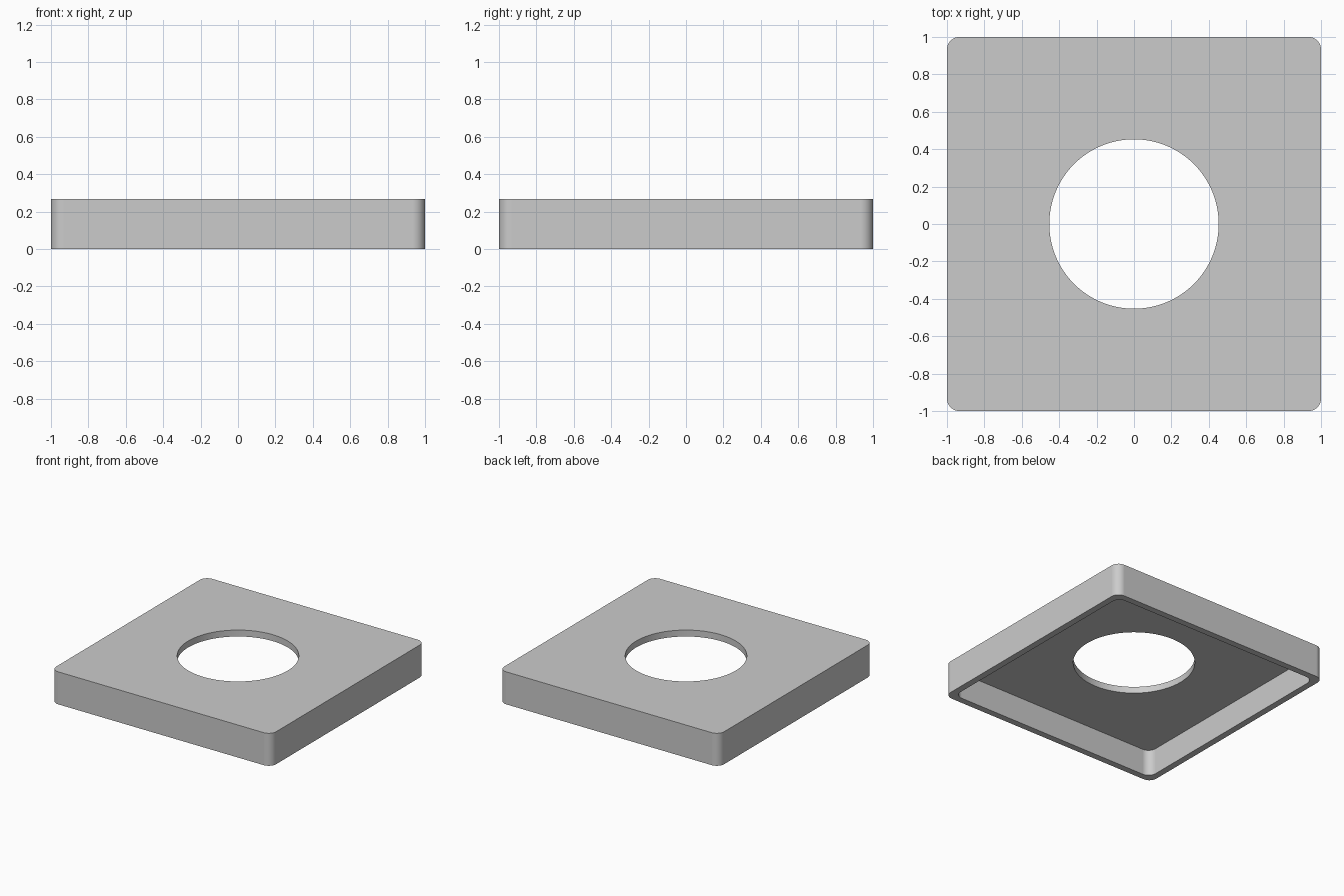
import bpy
import bmesh

HALF = 1.0        # half width of the cover
HEIGHT = 0.267
WALL = 0.053
FILLET = 0.067
HOLE = 0.453      # hole radius

scene = bpy.context.scene
default = bpy.data.objects.get("Cube")
if default:
    bpy.data.objects.remove(default, do_unlink=True)

grey = bpy.data.materials.new("plain grey")
grey.use_nodes = True
colour = (0.6, 0.6, 0.6, 1.0)
grey.diffuse_color = colour
grey.node_tree.nodes["Principled BSDF"].inputs["Base Color"].default_value = colour


def add_object(name, bm):
    bmesh.ops.recalc_face_normals(bm, faces=bm.faces[:])
    mesh = bpy.data.meshes.new(name)
    bm.to_mesh(mesh)
    bm.free()
    mesh.materials.append(grey)
    obj = bpy.data.objects.new(name, mesh)
    scene.collection.objects.link(obj)
    return obj


def rounded_block(name, half, bottom, top):
    """Square block with every edge rounded except those around its base."""
    bm = bmesh.new()
    bmesh.ops.create_cube(bm, size=2 * half)
    for v in bm.verts:
        v.co.z = top if v.co.z > 0 else bottom
    edges = [e for e in bm.edges if any(v.co.z == top for v in e.verts)
             or e.verts[0].co.z != e.verts[1].co.z]
    top_z = max(v.co.z for v in bm.verts)
    edges = [e for e in edges if max(v.co.z for v in e.verts) == top_z]
    bmesh.ops.bevel(bm, geom=edges, offset=FILLET, segments=10,
                    profile=0.5, affect='EDGES')
    return add_object(name, bm)


# Outer shell, hollowed from below and pierced by a round hole
cover = rounded_block("square_cover", HALF, 0, HEIGHT)
cavity = rounded_block("cavity_cutter", HALF - WALL, -0.3, HEIGHT - WALL)

bm = bmesh.new()
bmesh.ops.create_cone(bm, cap_ends=True, segments=96,
                      radius1=HOLE, radius2=HOLE, depth=2)
hole = add_object("hole_cutter", bm)

bpy.ops.object.select_all(action='DESELECT')
bpy.context.view_layer.objects.active = cover
cover.select_set(True)
for cutter in (cavity, hole):
    cutter.hide_render = True
    cut = cover.modifiers.new(cutter.name, 'BOOLEAN')
    cut.operation = 'DIFFERENCE'
    cut.solver = 'EXACT'
    cut.object = cutter
    bpy.ops.object.modifier_apply(modifier=cut.name)
    bpy.data.objects.remove(cutter, do_unlink=True)

# Smooth fillets with crisp rims and flat faces
bpy.ops.object.shade_smooth_by_angle(angle=0.6)
weighted = cover.modifiers.new("flat_faces", 'WEIGHTED_NORMAL')
weighted.keep_sharp = True
